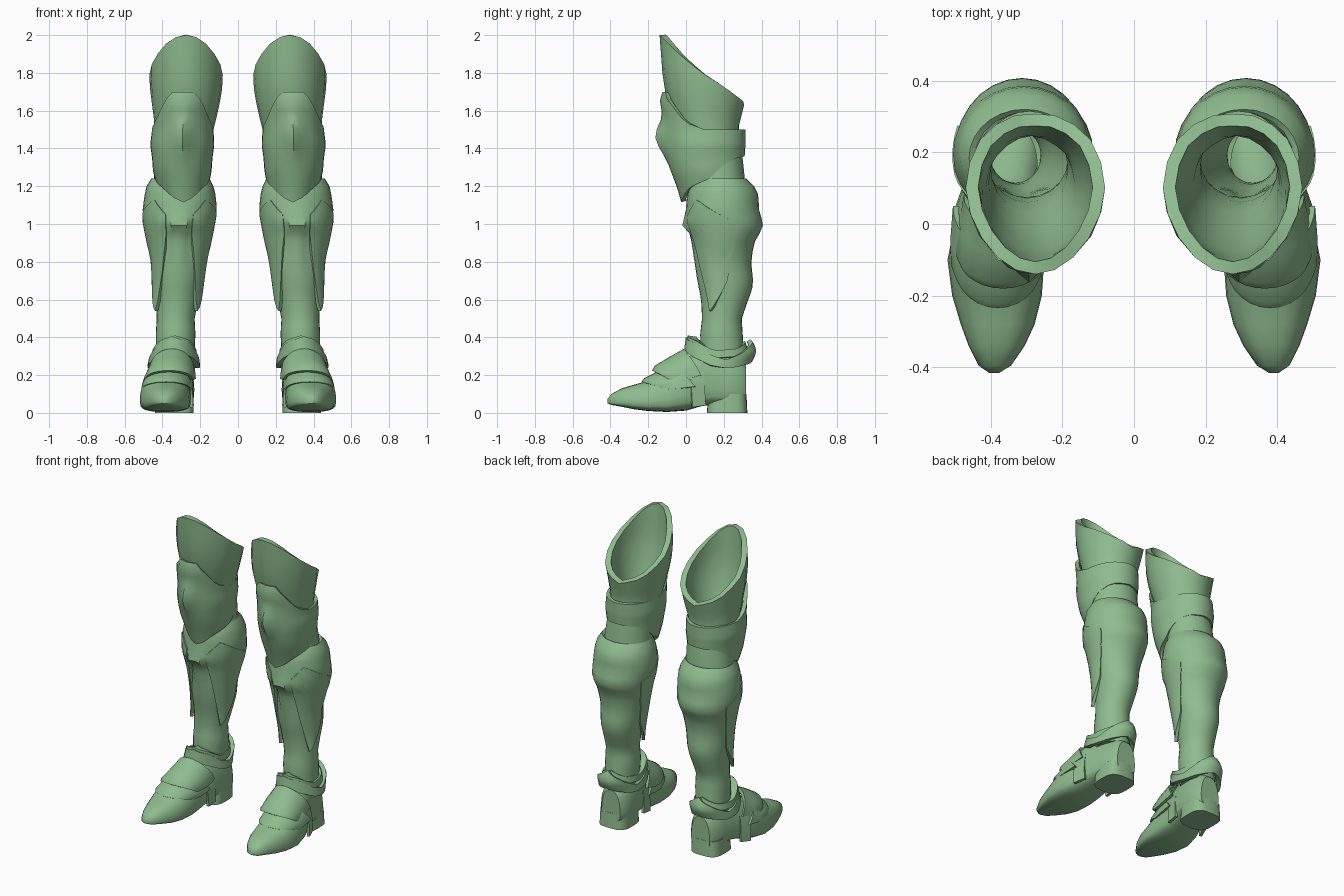
import bpy, bmesh, math

if "Cube" in bpy.data.objects:
    bpy.data.objects.remove(bpy.data.objects["Cube"])

green = bpy.data.materials.new("sage_green")
green.diffuse_color = (0.275, 0.503, 0.275, 1)
green.use_nodes = True
green.node_tree.nodes["Principled BSDF"].inputs["Base Color"].default_value = green.diffuse_color


def lerp(table, k):
    """Interpolate rows of (key, values...) at key k."""
    table = sorted(table)
    if k <= table[0][0]:
        return table[0][1:]
    for a, b in zip(table, table[1:]):
        if k <= b[0]:
            t = (k - a[0]) / (b[0] - a[0])
            return [p + (q - p) * t for p, q in zip(a[1:], b[1:])]
    return table[-1][1:]


def grid(name, rows, closed, thick=0.0, caps=False):
    """Skin rows of points, thicken inwards, and mirror to the other leg."""
    bm = bmesh.new()
    vs = [[bm.verts.new(p) for p in r] for r in rows]
    n = len(rows[0])
    for r, s in zip(vs, vs[1:]):
        for i in range(n if closed else n - 1):
            j = (i + 1) % n
            bm.faces.new((r[i], s[i], s[j], r[j]))
    if caps:
        bm.faces.new(vs[0])
        bm.faces.new(vs[-1])
        bmesh.ops.recalc_face_normals(bm, faces=bm.faces)
    me = bpy.data.meshes.new(name)
    bm.to_mesh(me)
    bm.free()
    me.materials.append(green)
    ob = bpy.data.objects.new(name, me)
    bpy.context.collection.objects.link(ob)
    if thick:
        m = ob.modifiers.new("thickness", 'SOLIDIFY')
        m.thickness, m.offset = thick, -1
    ob.modifiers.new("pair", 'MIRROR').use_axis = (True, False, False)
    return ob


def sleeve(name, prof, top, bottom, rows=8, n=24, thick=0.02, span=None,
           power=1.0, extra=None, caps=False):
    """Tube around the leg. prof: (z, x0, x1, y0, y1); top and bottom edge
    heights are tables over the angle from the front (0) to the back (180)."""
    a0, a1 = span or (0, 360)
    count = n if span is None else n + 1
    out = []
    for r in range(rows + 1):
        t, ring = r / rows, []
        for i in range(count):
            d = a0 + (a1 - a0) * i / n
            fold = abs((d + 180) % 360 - 180)
            zt, zb = lerp(top, fold)[0], lerp(bottom, fold)[0]
            z = zt + (zb - zt) * t
            x0, x1, y0, y1 = lerp(prof, z)
            s, c = math.sin(math.radians(d)), math.cos(math.radians(d))
            s = math.copysign(abs(s) ** power, s)
            c = math.copysign(abs(c) ** power, c)
            g, dy = extra(fold, z, t) if extra else (0, 0)
            ring.append(((x0 + x1) / 2 + ((x1 - x0) / 2 + g) * s,
                         (y0 + y1) / 2 - ((y1 - y0) / 2 + g) * c + dy, z))
        out.append(ring)
    return grid(name, out, span is None, thick, caps)


def arch(name, rows, shift, n=14, thick=0.018):
    """Plate over the instep. rows: (y, cx, half width, side z, top z)."""
    out = []
    for y, cx, hw, zs, zt in rows:
        ring = []
        for i in range(n + 1):
            a = math.pi * i / n
            s = math.sin(a)
            ring.append((cx + hw * math.cos(a), y + shift * (1 - s),
                         zs + (zt - zs) * s ** 0.85))
        out.append(ring)
    return grid(name, out, False, thick)


def bell(v, mid, width):
    return math.exp(-((v - mid) / width) ** 2)


# Thigh guard with a sloping open rim
sleeve("thigh_guard",
       [(2.0, .10, .45, -.14, .32), (1.8, .08, .47, -.125, .325),
        (1.7, .085, .465, -.11, .325), (1.6, .105, .45, -.08, .30),
        (1.5, .13, .44, -.05, .275), (1.35, .15, .435, .02, .30),
        (1.2, .15, .45, .04, .315)],
       [(0, 2.0), (25, 1.985), (45, 1.93), (90, 1.79), (135, 1.68), (180, 1.63)],
       [(0, 1.2)], thick=.035, n=20)

# Knee guard with a central boss and a band around the back
sleeve("knee_guard",
       [(1.7, .14, .44, -.125, .31), (1.66, .13, .45, -.14, .31),
        (1.56, .125, .46, -.115, .31), (1.5, .13, .455, -.115, .315),
        (1.42, .125, .465, -.11, .315), (1.35, .135, .455, -.10, .31),
        (1.28, .14, .45, -.08, .31), (1.2, .155, .43, -.05, .31),
        (1.12, .17, .41, -.025, .31)],
       [(0, 1.7), (22, 1.7), (35, 1.66), (60, 1.54), (90, 1.5), (180, 1.5)],
       [(0, 1.115), (25, 1.14), (50, 1.19), (90, 1.24), (115, 1.31),
        (140, 1.35), (180, 1.36)], rows=12, n=32, thick=.025,
       extra=lambda a, z, t: (0, -.05 * bell(a, 0, 14) * bell(z, 1.46, .09)))

# Greave shell, tapering from the calf to the ankle
LEG = [(1.24, .15, .46, .05, .32), (1.2, .13, .485, .02, .36),
       (1.15, .118, .495, .005, .385), (1.08, .112, .505, .0, .385),
       (1.0, .125, .50, -.005, .41), (.95, .135, .49, .02, .39),
       (.9, .145, .48, .03, .36), (.8, .17, .455, .045, .345),
       (.7, .19, .445, .06, .355), (.65, .20, .44, .07, .35),
       (.6, .21, .435, .08, .33), (.5, .23, .43, .085, .295),
       (.42, .225, .435, .075, .30), (.25, .235, .435, .08, .31)]
sleeve("greave", LEG, [(0, 1.24)], [(0, .25)], rows=24, n=28, thick=.03,
       extra=lambda a, z, t: (
           -.02 * bell(a, 28, 9) * bell(z, .9, .12),
           -.025 * bell(a, 12, 12) * bell(z, 1.0, .04)))

# Side plates on the greave, pointed at the lower end
for name, span in (("outer_shin_plate", (22, 110)), ("inner_shin_plate", (250, 338))):
    sleeve(name, LEG, [(22, 1.05), (45, 1.13), (110, 1.0)],
           [(22, .95), (35, .78), (50, .6), (60, .53), (75, .60),
            (95, .70), (110, .88)], rows=10, n=12, thick=.02, span=span,
           extra=lambda a, z, t: (.004 + .026 * max(0, (.85 - z) / .32)
                                  * bell(a, 68, 30), 0))

# Flared ankle cuff with a thin ring above it
CUFF = [(.41, .225, .44, .0, .325), (.37, .215, .45, -.005, .36),
        (.32, .21, .465, -.012, .375), (.25, .20, .48, -.01, .34)]
sleeve("ankle_cuff", CUFF,
       [(0, .40), (45, .37), (80, .30), (105, .28), (140, .34), (180, .39)],
       [(0, .34), (45, .295), (80, .25), (110, .235), (150, .255), (180, .27)],
       rows=4, n=28, thick=.025)
sleeve("ankle_ring", [(.42, .225, .44, .01, .30), (.25, .215, .465, -.015, .355)],
       [(0, .41), (45, .385), (85, .33), (130, .34), (180, .38)],
       [(0, .37), (45, .345), (85, .29), (130, .30), (180, .33)],
       rows=2, n=28, thick=.05)

# Pointed shoe, lofted from toe to heel: (y, cx, half width, bottom, top)
SHOE = [(-.415, .39, .014, .05, .075), (-.395, .388, .045, .042, .10),
        (-.34, .383, .078, .032, .13), (-.28, .38, .103, .02, .148),
        (-.2, .382, .125, .01, .17), (-.1, .385, .135, .005, .22),
        (.0, .375, .125, .012, .29), (.08, .358, .113, .035, .33),
        (.14, .345, .107, .045, .32), (.22, .335, .104, .045, .30),
        (.29, .33, .09, .045, .28), (.318, .328, .068, .05, .25)]
shoe = []
for y, cx, hw, zb, zt in SHOE:
    mid, ring = zb + .3 * (zt - zb), []
    for i in range(24):
        c, s = math.cos(i * math.pi / 12), math.sin(i * math.pi / 12)
        z = mid + (zt - mid) * s if s >= 0 else mid - (mid - zb) * abs(s) ** .5
        ring.append((cx + hw * math.copysign(abs(c) ** .75, c), y, z))
    shoe.append(ring)
grid("shoe", shoe, True, caps=True)

# Heel block
sleeve("heel", [(.0, .235, .44, .11, .325), (.1, .235, .435, .12, .32)],
       [(0, .10)], [(0, 0)], rows=2, n=24, thick=0, power=.6, caps=True)

# Overlapping instep plates and the strap beside the arch
arch("lower_instep_plate", [(-.235, .38, .125, .125, .165), (-.22, .38, .132, .125, .185),
                            (-.16, .375, .136, .13, .215),
                            (-.08, .37, .135, .14, .26)], .13)
arch("upper_instep_plate", [(-.18, .365, .125, .175, .225), (-.165, .365, .132, .175, .25),
                            (-.09, .355, .132, .18, .295),
                            (-.01, .35, .125, .20, .34)], .09)
arch("arch_strap", [(.015, .37, .133, .03, .30), (.085, .356, .122, .04, .335)], .02)

# Bake the modifiers, then smooth while keeping hard edges
bpy.ops.object.select_all(action='SELECT')
bpy.context.view_layer.objects.active = bpy.context.selected_objects[0]
bpy.ops.object.convert(target='MESH')
bpy.ops.object.shade_smooth_by_angle(angle=math.radians(40))
